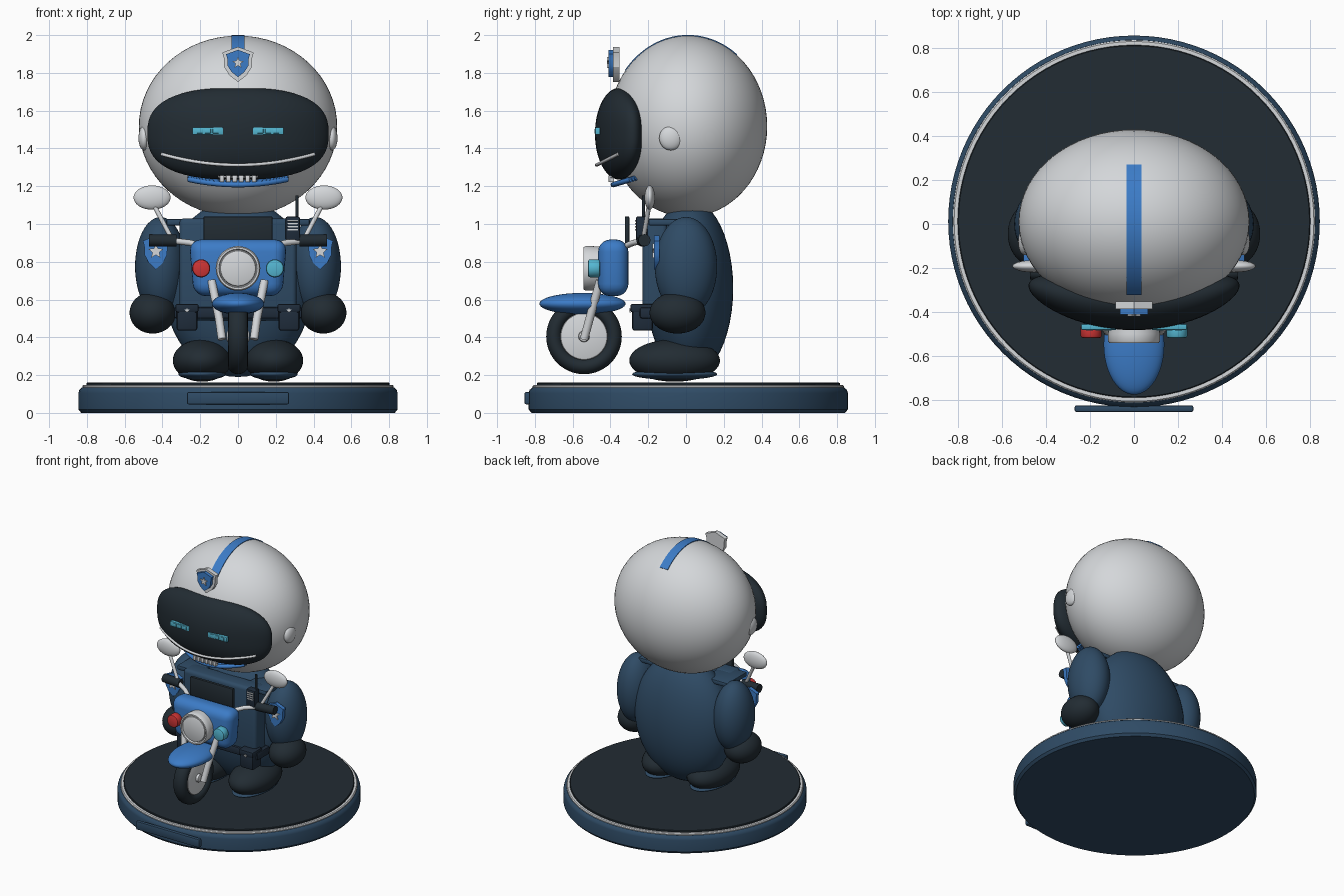
import bpy, bmesh, math
from mathutils import Matrix, Vector

if "Cube" in bpy.data.objects:
    bpy.data.objects.remove(bpy.data.objects["Cube"])

def material(name, rgb):
    m = bpy.data.materials.new(name)
    m.diffuse_color = (*rgb, 1)
    m.use_nodes = True
    m.node_tree.nodes["Principled BSDF"].inputs["Base Color"].default_value = m.diffuse_color
    return m

WHITE = material("off white", (0.66, 0.68, 0.70))
NAVY = material("navy", (0.028, 0.070, 0.130))
DARK = material("charcoal", (0.016, 0.025, 0.033))
BLUE = material("bright blue", (0.045, 0.200, 0.570))
RED = material("red", (0.62, 0.035, 0.035))
CYAN = material("cyan", (0.090, 0.470, 0.640))
INK = material("dark navy", (0.014, 0.026, 0.045))

def finish(bm, name, mat, angle=35):
    bmesh.ops.remove_doubles(bm, verts=bm.verts[:], dist=1e-5)
    bmesh.ops.recalc_face_normals(bm, faces=bm.faces[:])
    me = bpy.data.meshes.new(name)
    bm.to_mesh(me)
    bm.free()
    me.materials.append(mat)
    for p in me.polygons:
        p.use_smooth = True
    me.set_sharp_from_angle(angle=math.radians(angle))
    ob = bpy.data.objects.new(name, me)
    bpy.context.collection.objects.link(ob)
    return ob

def ball(name, mat, c, r, warp=None, seg=48):
    bm = bmesh.new()
    bmesh.ops.create_uvsphere(bm, u_segments=seg, v_segments=seg // 2, radius=1)
    for v in bm.verts:
        p = warp(v.co) if warp else v.co
        v.co = Vector([c[i] + r[i] * p[i] for i in range(3)])
    return finish(bm, name, mat, 80)

def box(name, mat, c, size, bevel=0.008, seg=2, tilt=0, taper=1):
    bm = bmesh.new()
    bmesh.ops.create_cube(bm, size=1)
    for v in bm.verts:
        if v.co.z < 0:
            v.co.x *= taper
        v.co = Vector([v.co[i] * size[i] for i in range(3)])
    bmesh.ops.bevel(bm, geom=bm.edges[:], offset=bevel, segments=seg, profile=0.5, affect='EDGES')
    bm.transform(Matrix.Translation(c) @ Matrix.Rotation(tilt, 4, 'X'))
    return finish(bm, name, mat)

def loft(bm, rings, loop=False):
    rows = [[bm.verts.new(p) for p in ring] for ring in rings]
    n = len(rows[0])
    for a, b in zip(rows, rows[1:] + rows[:1] if loop else rows[1:]):
        for i in range(n):
            bm.faces.new((a[i], a[(i + 1) % n], b[(i + 1) % n], b[i]))
    if not loop:
        bm.faces.new(rows[0])
        bm.faces.new(rows[-1])

AXES = {'Z': Matrix(), 'Y': Matrix.Rotation(math.pi / 2, 4, 'X'), 'X': Matrix.Rotation(math.pi / 2, 4, 'Y')}

def lathe(name, mat, c, profile, axis='Z', n=48, loop=False):
    bm = bmesh.new()
    turn = [2 * math.pi * i / n for i in range(n)]
    loft(bm, [[(r * math.cos(a), r * math.sin(a), h) for a in turn] for r, h in profile], loop)
    bm.transform(Matrix.Translation(c) @ AXES[axis])
    return finish(bm, name, mat)

def disc(name, mat, c, r, half, axis, b=0.01, n=48):
    d = b * 0.3
    return lathe(name, mat, c, [(r - b, -half), (r - d, -half + d), (r, -half + b),
                                (r, half - b), (r - d, half - d), (r - b, half)], axis, n)

def tube(name, mat, pts, r, n=12):
    pts = [Vector(p) for p in pts]
    bm = bmesh.new()
    rings = []
    for i, p in enumerate(pts):
        t = (pts[min(i + 1, len(pts) - 1)] - pts[max(i - 1, 0)]).normalized()
        ref = Vector((0, 1, 0)) if abs(t.y) < 0.9 else Vector((0, 0, 1))
        u = t.cross(ref).normalized()
        w = t.cross(u)
        rings.append([p + r * (math.cos(a) * u + math.sin(a) * w)
                      for a in [2 * math.pi * k / n for k in range(n)]])
    loft(bm, rings)
    return finish(bm, name, mat, 50)

def prism(name, mat, outline, c, scale, depth):
    bm = bmesh.new()
    loft(bm, [[(c[0] + scale[0] * x, c[1] + y, c[2] + scale[1] * z) for x, z in outline]
              for y in (-depth / 2, depth / 2)])
    return finish(bm, name, mat, 30)

half_shield = [(0, -1), (0.55, -0.62), (0.88, -0.15), (0.9, 0.35), (1, 0.68), (0.55, 0.82), (0, 1)]
SHIELD = half_shield + [(-x, z) for x, z in half_shield[-2:0:-1]]
STAR = [((1, 0.45)[i % 2] * math.sin(i * math.pi / 5), (1, 0.45)[i % 2] * math.cos(i * math.pi / 5))
        for i in range(10)]

# round display base with name plate blank
BY = 0.012
lathe("base", NAVY, (0, BY, 0), [(0.83, 0), (0.845, 0.018), (0.845, 0.105), (0.84, 0.122), (0.825, 0.135)], n=96)
lathe("base_rim", WHITE, (0, BY, 0), [(0.824, 0.12), (0.824, 0.142), (0.818, 0.148), (0.79, 0.148)], n=96)
lathe("base_top", DARK, (0, BY, 0), [(0.802, 0.13), (0.802, 0.157), (0.798, 0.16)], n=96)
box("base_plate", NAVY, (0, -0.84, 0.078), (0.54, 0.03, 0.065))

# helmet head with stripe
HC, HR = (0, 0.01, 1.517), (0.525, 0.42, 0.48)
ball("helmet", WHITE, HC, HR, seg=64)
bm = bmesh.new()
rings = []
for i in range(25):
    a = math.radians(142 - i * 90 / 24)
    rings.append([(x, HC[1] + k * HR[1] * math.cos(a), HC[2] + k * HR[2] * math.sin(a))
                  for x, k in ((-0.034, 0.98), (0.034, 0.98), (0.034, 1.008), (-0.034, 1.008))])
loft(bm, rings)
finish(bm, "helmet_stripe", BLUE)

# visor: squarish dome wrapped around the face
def visor_shape(p):
    r = math.hypot(p.x, p.z)
    q = (abs(p.x) ** 2.6 + abs(p.z) ** 2.6) ** (1 / 2.6)
    k = r / q if q > 1e-6 else 1
    return (p.x * k, p.y + 0.55 * (p.x * k) ** 2, p.z * k)

ball("visor", DARK, (0, -0.352, 1.478), (0.48, 0.13, 0.243), visor_shape, 64)

# face details: smile line, chin guard and grille
arc = [i / 12 - 1 for i in range(25)]
tube("smile_line", WHITE, [(0.405 * t, -0.474 + 0.115 * t * t, 1.312 + 0.058 * t * t) for t in arc], 0.009)
for k in range(3):
    tube("chin_guard", BLUE, [(0.26 * t, -0.385 + 0.015 * k + 0.095 * t * t, 1.208 + 0.005 * k + 0.028 * t * t)
                              for t in arc], 0.014)
for k in range(6):
    box("grille_tooth", WHITE, (-0.085 + 0.034 * k, -0.395, 1.24), (0.024, 0.03, 0.036), 0.004)
box("grille_bar", WHITE, (0, -0.385, 1.25), (0.21, 0.03, 0.012), 0.003)

# helmet badge
prism("badge_back", WHITE, SHIELD, (0, -0.37, 1.845), (0.083, 0.093), 0.034)
prism("badge_front", BLUE, SHIELD, (0, -0.398, 1.85), (0.063, 0.072), 0.026)
prism("badge_star", WHITE, STAR, (0, -0.414, 1.853), (0.032, 0.032), 0.01)

# torso, vest and belt
ball("torso", NAVY, (0, 0.02, 0.66), (0.39, 0.23, 0.47))
box("vest", NAVY, (0, -0.165, 0.76), (0.62, 0.13, 0.54), 0.025, 3)
box("belt", INK, (0, -0.17, 0.53), (0.68, 0.15, 0.06), 0.012)

for s in (-1, 1):
    # eyes
    box("eye", CYAN, (0.16 * s, -0.468, 1.492), (0.162, 0.026, 0.038), 0.004)
    for k in (-1, 0, 1):
        box("eye_cell", CYAN, (0.16 * s + 0.042 * k, -0.481, 1.492), (0.032, 0.008, 0.024), 0.002)
    ball("ear_cap", WHITE, (0.497 * s, -0.08, 1.455), (0.03, 0.062, 0.065), seg=32)
    # arms, hands and boots
    ball("arm", NAVY, (0.41 * s, 0.0, 0.775), (0.135, 0.165, 0.262))
    ball("hand", DARK, (0.452 * s, -0.045, 0.53), (0.122, 0.148, 0.11))
    ball("boot", DARK, (0.19 * s, -0.06, 0.277), (0.155, 0.24, 0.112))
    ball("boot_sole", NAVY, (0.19 * s, -0.06, 0.205), (0.125, 0.225, 0.03))
    # shoulder flaps and sleeve badges
    box("shoulder_flap", NAVY, (0.28 * s, -0.08, 1.01), (0.2, 0.24, 0.035), 0.01)
    prism("sleeve_badge", BLUE, SHIELD, (0.435 * s, -0.155, 0.85), (0.068, 0.09), 0.03)
    prism("sleeve_star", WHITE, STAR, (0.435 * s, -0.173, 0.855), (0.042, 0.042), 0.01)
    # belt pouches
    box("pouch", INK, (0.27 * s, -0.23, 0.5), (0.11, 0.11, 0.13), 0.014)
    box("pouch_flap", INK, (0.27 * s, -0.235, 0.555), (0.122, 0.118, 0.045), 0.01)
    prism("pouch_stud", WHITE, STAR, (0.27 * s, -0.296, 0.542), (0.014, 0.014), 0.008)
    # fork, handlebar, grip and mirror
    tube("fork_leg", WHITE, [(0.085 * s, -0.54, 0.39), (0.1 * s, -0.51, 0.5), (0.14 * s, -0.455, 0.7)], 0.022, 16)
    tube("handlebar", WHITE, [(0.17 * s, -0.34, 0.875), (0.25 * s, -0.28, 0.9), (0.35 * s, -0.225, 0.912)], 0.016)
    tube("grip", DARK, [(0.325 * s, -0.23, 0.912), (0.335 * s, -0.23, 0.912), (0.47 * s, -0.22, 0.914)], 0.032, 20)
    tube("mirror_stem", WHITE, [(0.355 * s, -0.225, 0.93), (0.445 * s, -0.195, 1.1)], 0.012)
    ball("mirror", WHITE, (0.455 * s, -0.192, 1.14), (0.098, 0.028, 0.064), seg=32)
    # side lamps
    lamp = RED if s < 0 else CYAN
    disc("side_lamp", lamp, (0.195 * s, -0.487, 0.765), 0.048, 0.032, 'Y', 0.012, 32)

# shoulder radio
box("radio", INK, (0.29, -0.235, 0.975), (0.075, 0.06, 0.13), 0.01)
for k in range(4):
    box("radio_slat", WHITE, (0.29, -0.266, 0.97 + 0.016 * k), (0.055, 0.008, 0.008), 0.002)
tube("radio_antenna", DARK, [(0.312, -0.225, 1.0), (0.312, -0.225, 1.15)], 0.008)

# motorcycle front: wheel, fender, fairing, screen, headlight
turn = [2 * math.pi * i / 20 for i in range(20)]
lathe("tyre", DARK, (0, -0.54, 0.405), [(0.158 + 0.042 * math.cos(a), 0.052 * math.sin(a)) for a in turn],
      'X', 64, True)
disc("wheel_disc", WHITE, (0, -0.54, 0.405), 0.125, 0.04, 'X')
disc("wheel_hub", WHITE, (0, -0.54, 0.405), 0.03, 0.06, 'X', n=24)
ball("fender", BLUE, (0, -0.548, 0.578), (0.138, 0.228, 0.057))
box("fairing", BLUE, (0, -0.385, 0.768), (0.52, 0.16, 0.3), 0.065, 5, 0, 0.9)
box("wind_screen", DARK, (0, -0.312, 0.965), (0.365, 0.024, 0.15), 0.006)
lathe("headlight_rim", WHITE, (0, -0.5, 0.765), [(0.115, -0.045), (0.118, 0.0), (0.118, 0.032), (0.112, 0.042),
                                                 (0.102, 0.042), (0.098, 0.03)], 'Y', 64)
disc("headlight_glass", WHITE, (0, -0.5, 0.765), 0.096, 0.04, 'Y', 0.012)
